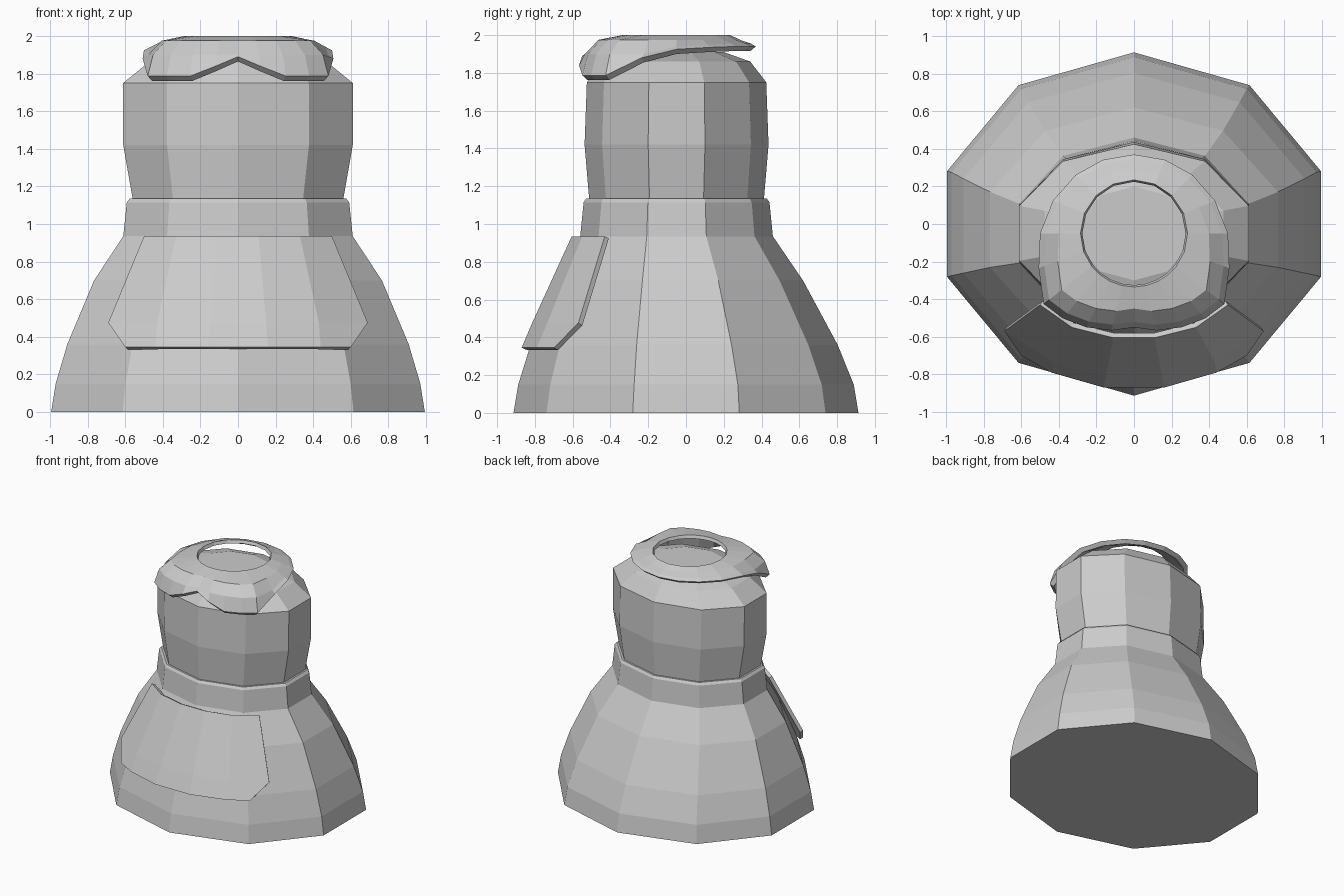
import bpy, bmesh
from math import sin, cos, pi, radians
from mathutils import Vector

cube = bpy.data.objects.get("Cube")
if cube:
    bpy.data.objects.remove(cube)

grey = bpy.data.materials.new("plain_grey")
grey.use_nodes = True
tone = (0.6, 0.6, 0.6, 1)
grey.diffuse_color = tone
grey.node_tree.nodes["Principled BSDF"].inputs["Base Color"].default_value = tone


def loft(name, rings, closed=True, caps=False, loop_rings=False):
    """Skin a list of equal-length point rings with flat quads."""
    bm = bmesh.new()
    rows = [[bm.verts.new(p) for p in ring] for ring in rings]
    n = len(rows[0])
    pairs = list(zip(rows, rows[1:]))
    if loop_rings:
        pairs.append((rows[-1], rows[0]))
    for low, high in pairs:
        for i in range(n if closed else n - 1):
            j = (i + 1) % n
            bm.faces.new((low[i], low[j], high[j], high[i]))
    if caps:
        bm.faces.new(rows[0][::-1])
        bm.faces.new(rows[-1])
    bmesh.ops.recalc_face_normals(bm, faces=bm.faces)
    mesh = bpy.data.meshes.new(name)
    bm.to_mesh(mesh)
    bm.free()
    mesh.materials.append(grey)
    obj = bpy.data.objects.new(name, mesh)
    bpy.context.collection.objects.link(obj)
    return obj


def decagon(z, rx, ry, cy=-0.05):
    """Ten-sided ring with a corner at front and back."""
    angles = [pi / 2 + i * pi / 5 for i in range(10)]
    return [Vector((rx * cos(a), cy + ry * sin(a), z)) for a in angles]


# Flared skirt
loft("skirt", [decagon(0, 1.045, 0.913, 0), decagon(0.15, 1.02, 0.888, 0),
               decagon(0.36, 0.955, 0.813, -0.01), decagon(0.7, 0.805, 0.65, -0.03),
               decagon(0.935, 0.642, 0.51)], caps=True)

# Waist band with a bevelled top
loft("waist_band", [decagon(0.935, 0.642, 0.51), decagon(1.115, 0.622, 0.492),
                    decagon(1.135, 0.605, 0.478), decagon(1.135, 0.56, 0.44)], caps=True)

# Upper body with a domed top
loft("upper_body", [decagon(1.1, 0.583, 0.46), decagon(1.42, 0.642, 0.487),
                    decagon(1.75, 0.642, 0.475), decagon(1.86, 0.5, 0.39),
                    decagon(1.91, 0.3, 0.25)], caps=True)


# Front flap: half rows mirrored across the middle
def mirrored(z, half):
    pts = half(z) if callable(half) else half
    return [Vector((-x, y, z)) for x, y in reversed(pts)] + [Vector((x, y, z)) for x, y in pts]


flap = loft("front_flap", [
    mirrored(0.345, [(0.16, -0.87), (0.44, -0.79), (0.6, -0.7)]),
    mirrored(0.475, [(0.15, -0.815), (0.43, -0.735), (0.69, -0.57)]),
    mirrored(0.935, [(0.11, -0.605), (0.33, -0.55), (0.5, -0.43)])], closed=False)
if sum(p.normal.y for p in flap.data.polygons) > 0:
    flap.data.flip_normals()
thick = flap.modifiers.new("thickness", "SOLIDIFY")
thick.thickness = 0.028
thick.offset = -1

# Open cap: angle from the front, rim radius, rim height
RIM = [(0, 0.5, 1.89), (13, 0.53, 1.84), (27, 0.56, 1.787), (40, 0.59, 1.787),
       (52, 0.61, 1.787), (70, 0.54, 1.88), (90, 0.5, 1.925), (112, 0.465, 1.935),
       (135, 0.44, 1.94), (157, 0.425, 1.94), (180, 0.42, 1.94)]
RIM += [(-a, r, z) for a, r, z in RIM[-2:0:-1]]


def cap_ring(shape):
    ring = []
    for deg, rim_r, rim_z in RIM:
        a = radians(deg)
        r, z = shape(rim_r, rim_z)
        ring.append(Vector((r * sin(a), -0.05 - r * cos(a), z)))
    return ring


outer = [lambda r, z: (0.285, 2.0),
         lambda r, z: (0.8 * r, 1.975),
         lambda r, z: (0.94 * r, min(1.965, max(1.9, z + 0.015))),
         lambda r, z: (r, z)]
inner = [lambda r, z: (r - 0.03, z - 0.025),
         lambda r, z: (0.94 * r - 0.03, min(1.94, max(1.875, z - 0.01))),
         lambda r, z: (0.8 * r - 0.02, 1.95),
         lambda r, z: (0.275, 1.975)]
loft("open_cap", [cap_ring(s) for s in outer + inner], loop_rings=True)
